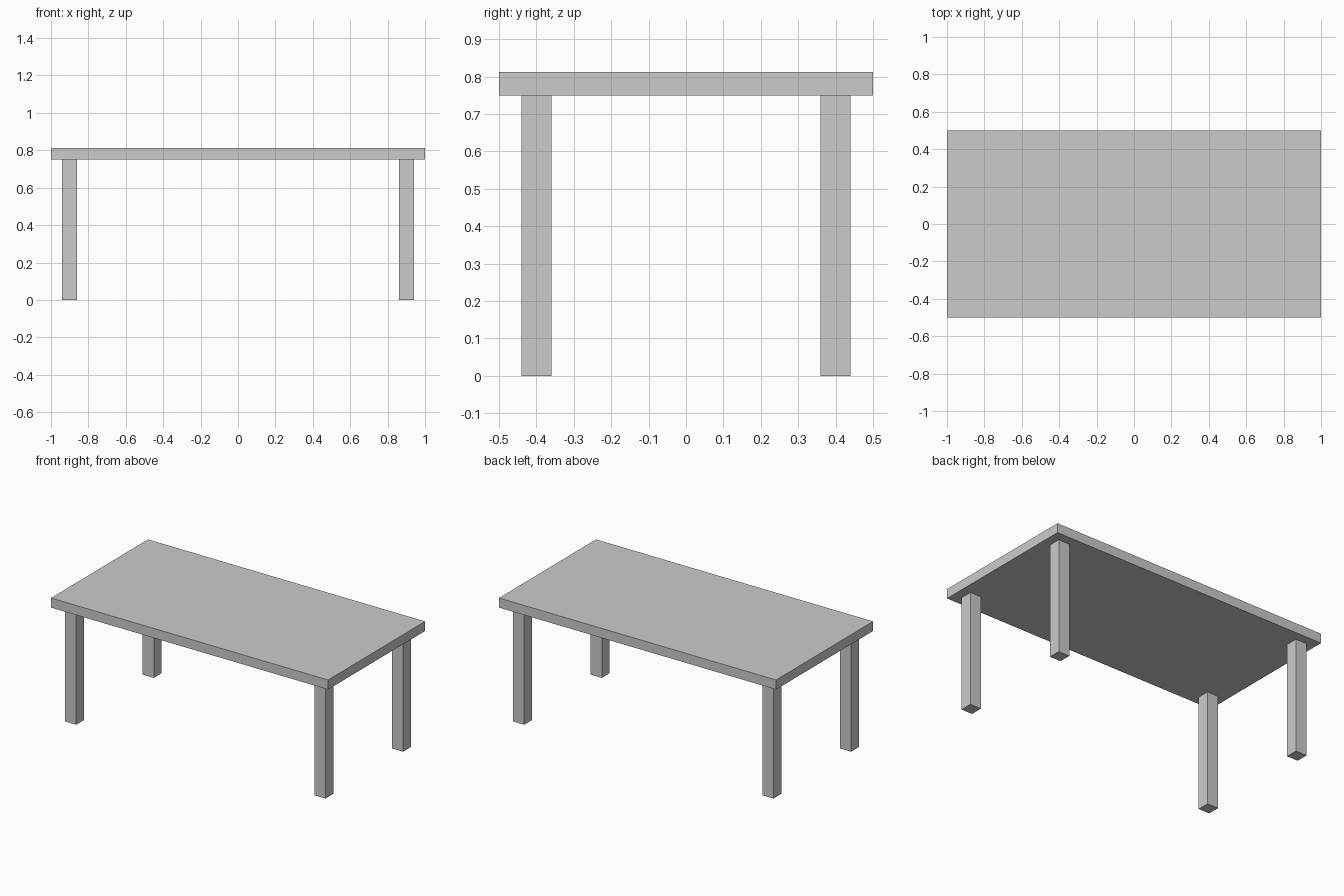
import bpy

if "Cube" in bpy.data.objects:
    bpy.data.objects.remove(bpy.data.objects["Cube"])


def box(name, center, size):
    bpy.ops.mesh.primitive_cube_add(size=1, location=center)
    obj = bpy.context.object
    obj.name = name
    obj.scale = size
    bpy.ops.object.transform_apply(location=False, rotation=False, scale=True)
    return obj


LEG_HEIGHT = 0.75
LEG_WIDTH = 0.08
TOP_THICKNESS = 0.0625

# Table top slab resting on the legs
box("table_top", (0, 0, LEG_HEIGHT + TOP_THICKNESS / 2), (2, 1, TOP_THICKNESS))

# Four square legs, set in from the corners
for side, x in (("left", -0.9), ("right", 0.9)):
    for end, y in (("front", -0.4), ("back", 0.4)):
        box(f"{end}_{side}_leg", (x, y, LEG_HEIGHT / 2), (LEG_WIDTH, LEG_WIDTH, LEG_HEIGHT))
